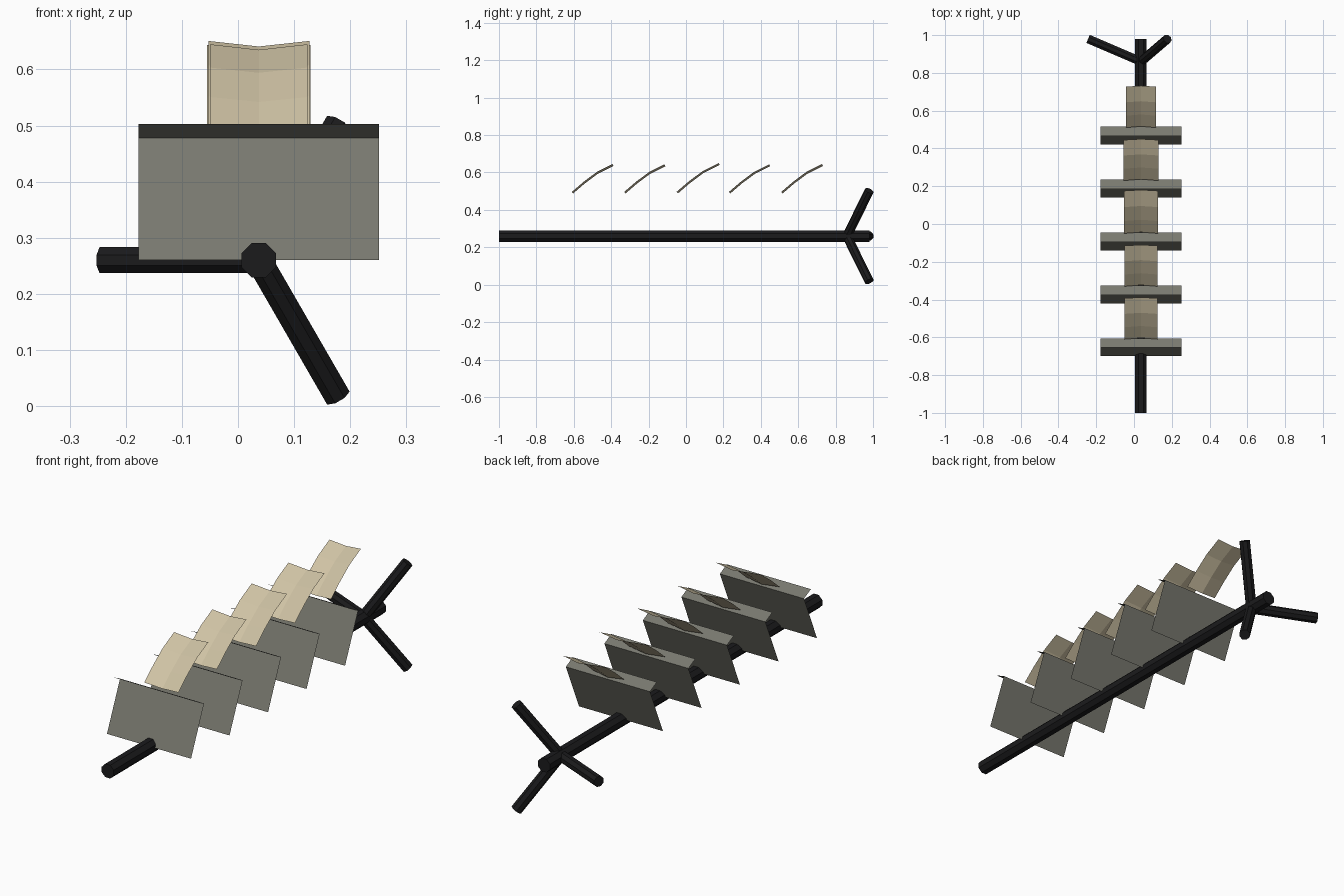
import bpy, bmesh, math
from mathutils import Matrix, Vector

if "Cube" in bpy.data.objects:
    bpy.data.objects.remove(bpy.data.objects["Cube"])

CX, CZ = 0.037, 0.26   # axis of the long rod


def material(name, rgb):
    m = bpy.data.materials.new(name)
    m.diffuse_color = (*rgb, 1)
    m.use_nodes = True
    m.node_tree.nodes["Principled BSDF"].inputs["Base Color"].default_value = m.diffuse_color
    return m


BLACK = material("black", (0.011, 0.011, 0.012))
GREY = material("grey", (0.19, 0.19, 0.16))
TAN = material("tan", (0.62, 0.54, 0.37))


def add_object(name, bm, mat):
    mesh = bpy.data.meshes.new(name)
    bm.to_mesh(mesh)
    bm.free()
    mesh.materials.append(mat)
    ob = bpy.data.objects.new(name, mesh)
    bpy.context.collection.objects.link(ob)
    return ob


def rod(name, start, end, radius, side):
    """Eight-sided rod between two points, one flat facing 'side'."""
    start, end = Vector(start), Vector(end)
    d = (end - start).normalized()
    e1 = Vector(side)
    e2 = d.cross(e1)
    m = Matrix((e1, e2, d)).transposed().to_4x4()
    m.translation = (start + end) / 2
    bm = bmesh.new()
    bmesh.ops.create_cone(bm, cap_ends=True, segments=8, radius1=radius, radius2=radius,
                          depth=(end - start).length,
                          matrix=m @ Matrix.Rotation(math.pi / 8, 4, 'Z'))
    add_object(name, bm, BLACK)


def strip(name, rows, mat):
    """Open sheet through rows of points."""
    bm = bmesh.new()
    vs = [[bm.verts.new(p) for p in row] for row in rows]
    for a, b in zip(vs, vs[1:]):
        for i in range(len(a) - 1):
            bm.faces.new((a[i], a[i + 1], b[i + 1], b[i]))
    add_object(name, bm, mat)


# long rod and the three prongs at its back end
rod("main_rod", (CX, -1, CZ), (CX, 0.98, CZ), 0.033, (0, 0, 1))
for i in range(3):
    r = Matrix.Rotation(math.radians(120 * i), 3, 'Y')
    base = Vector((CX, 0.86, CZ))
    rod(f"prong_{i + 1}", base, base + r @ Vector((-0.28, 0.12, 0)), 0.025, r @ Vector((0, 0, 1)))

# leaning panels with a folded top flap, each carrying a curved blade
panel_profile = [(-0.70, 0.26), (-0.605, 0.478), (-0.655, 0.503)]
blade_profile = [(0, 0.488), (0.063, 0.542), (0.133, 0.594), (0.215, 0.635)]
blade_half_width = [0.087, 0.087, 0.09, 0.092, 0.08]
blade_scale = [1.0, 0.99, 1.04, 0.99, 1.0]
for i in range(5):
    dy = 0.28 * i
    strip(f"panel_{i + 1}",
          [[(-0.177, y + dy, z), (0.251, y + dy, z)] for y, z in panel_profile], GREY)
    w, s = blade_half_width[i], blade_scale[i]
    rows = []
    for k, (y, z) in enumerate(blade_profile):
        a = math.radians(42 - 5 * k)          # slope along the blade
        y, z = -0.603 + dy + y * s, 0.488 + (z - 0.488) * s
        oy, oz = y - 0.011 * math.sin(a), z + 0.011 * math.cos(a)
        rows.append([(CX - w, oy, oz), (CX, y, z), (CX + w, oy, oz)])
    strip(f"blade_{i + 1}", rows, TAN)
